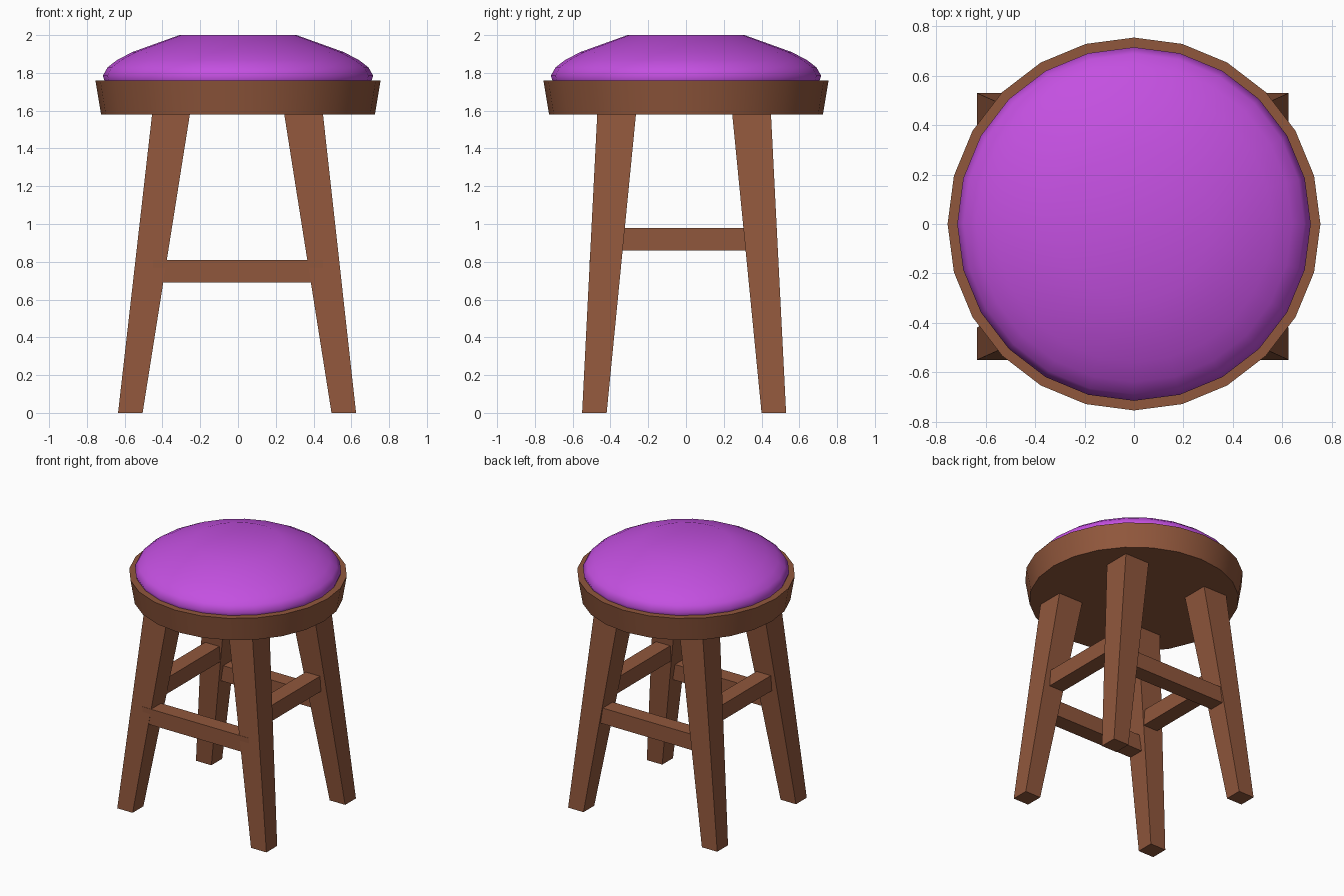
import bpy, bmesh, math

if "Cube" in bpy.data.objects:
    bpy.data.objects.remove(bpy.data.objects["Cube"])


def material(name, colour):
    m = bpy.data.materials.new(name)
    m.diffuse_color = (*colour, 1)
    m.use_nodes = True
    m.node_tree.nodes["Principled BSDF"].inputs["Base Color"].default_value = m.diffuse_color
    return m


wood = material("wood", (0.28, 0.095, 0.045))
fabric = material("fabric", (0.55, 0.08, 0.75))


def finish(name, bm, mat, smooth_angle=None):
    bmesh.ops.recalc_face_normals(bm, faces=bm.faces)
    mesh = bpy.data.meshes.new(name)
    bm.to_mesh(mesh)
    bm.free()
    mesh.materials.append(mat)
    if smooth_angle:
        for p in mesh.polygons:
            p.use_smooth = True
        mesh.set_sharp_from_angle(angle=math.radians(smooth_angle))
    obj = bpy.data.objects.new(name, mesh)
    bpy.context.collection.objects.link(obj)
    return obj


def turned(name, profile, mat, angle, sides=24):
    """Rotate an (r, z) profile about z."""
    bm = bmesh.new()
    vs = [bm.verts.new((r, 0, z)) for r, z in profile]
    es = [bm.edges.new(p) for p in zip(vs, vs[1:])]
    bmesh.ops.spin(bm, geom=vs + es, axis=(0, 0, 1), cent=(0, 0, 0),
                   steps=sides, angle=math.tau, use_duplicate=False)
    bmesh.ops.remove_doubles(bm, verts=bm.verts, dist=1e-4)
    return finish(name, bm, mat, angle)


def prism(name, low, high, mat):
    """Join two axis-aligned rectangles (x0, x1, y0, y1, z)."""
    bm = bmesh.new()
    rings = [[bm.verts.new((x, y, z)) for x, y in
              ((x0, y0), (x1, y0), (x1, y1), (x0, y1))]
             for x0, x1, y0, y1, z in (low, high)]
    for r in rings:
        bm.faces.new(r)
    for i in range(4):
        j = (i + 1) % 4
        bm.faces.new((rings[0][i], rings[0][j], rings[1][j], rings[1][i]))
    return finish(name, bm, mat)


def bar(name, cx, cy, cz, sx, sy, sz):
    r = (cx - sx / 2, cx + sx / 2, cy - sy / 2, cy + sy / 2)
    return prism(name, (*r, cz - sz / 2), (*r, cz + sz / 2), wood)


# Wooden seat rim and padded cushion
turned("seat_base", [(0, 1.58), (0.725, 1.58), (0.755, 1.76), (0, 1.76)], wood, 30)
turned("cushion", [(0.705, 1.755), (0.716, 1.785), (0.69, 1.83), (0.64, 1.868),
                   (0.56, 1.91), (0.31, 2.0), (0, 2.0)], fabric, 60)

# Splayed tapered legs
for xn, xb, xt in (("left", (-0.635, -0.505), (-0.455, -0.255)),
                   ("right", (0.495, 0.625), (0.245, 0.45))):
    for yn, yb, yt in (("front", (-0.55, -0.42), (-0.47, -0.265)),
                       ("back", (0.40, 0.53), (0.245, 0.45))):
        prism(f"{yn}_{xn}_leg", (*xb, *yb, 0), (*xt, *yt, 1.58), wood)

# Stretchers: lower front and back, higher at the sides
bar("front_stretcher", 0, -0.451, 0.75, 0.90, 0.12, 0.12)
bar("back_stretcher", 0, 0.42, 0.75, 0.90, 0.12, 0.12)
bar("left_stretcher", -0.43, -0.01, 0.92, 0.12, 0.76, 0.12)
bar("right_stretcher", 0.42, -0.01, 0.92, 0.12, 0.76, 0.12)
